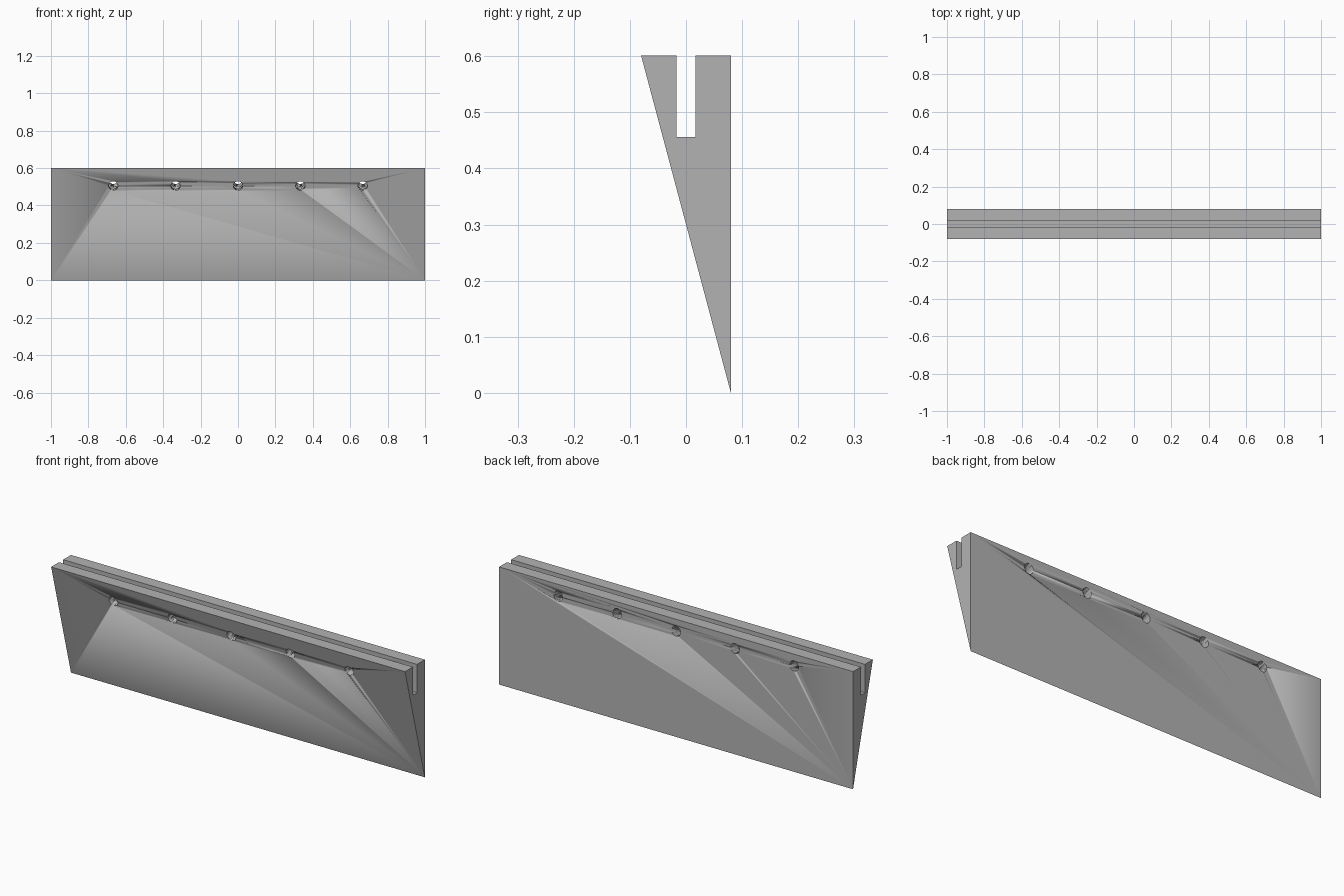
import bpy
import bmesh
import math
from mathutils import Matrix, Vector

if "Cube" in bpy.data.objects:
    bpy.data.objects.remove(bpy.data.objects["Cube"], do_unlink=True)

HALF_LENGTH = 1.0
HALF_DEPTH = 0.08
HEIGHT = 0.601
SLOT_HALF = 0.017
SLOT_FLOOR = 0.456
HOLE_RADIUS = 0.025
HOLE_Z = 0.505          # hole height on the sloping face
HOLE_COUNT = 5
HOLE_SPACING = 1 / 3

grey = bpy.data.materials.new("plain_grey")
grey.use_nodes = True
colour = (0.45, 0.45, 0.45, 1)
grey.diffuse_color = colour
grey.node_tree.nodes["Principled BSDF"].inputs["Base Color"].default_value = colour


def add_object(name, bm):
    bmesh.ops.recalc_face_normals(bm, faces=bm.faces)
    mesh = bpy.data.meshes.new(name)
    bm.to_mesh(mesh)
    bm.free()
    mesh.materials.append(grey)
    obj = bpy.data.objects.new(name, mesh)
    bpy.context.collection.objects.link(obj)
    return obj


# Wedge body: side profile with the top slot, extruded along x
profile = [
    (HALF_DEPTH, 0), (HALF_DEPTH, HEIGHT),
    (SLOT_HALF, HEIGHT), (SLOT_HALF, SLOT_FLOOR),
    (-SLOT_HALF, SLOT_FLOOR), (-SLOT_HALF, HEIGHT),
    (-HALF_DEPTH, HEIGHT),
]
bm = bmesh.new()
side = bm.faces.new([bm.verts.new((-HALF_LENGTH, y, z)) for y, z in profile])
extruded = bmesh.ops.extrude_face_region(bm, geom=[side])["geom"]
moved = [v for v in extruded if isinstance(v, bmesh.types.BMVert)]
bmesh.ops.translate(bm, verts=moved, vec=(2 * HALF_LENGTH, 0, 0))
body = add_object("wedge_body", bm)

# Row of bolt holes, drilled square to the sloping face
axis = Vector((0, HEIGHT, 2 * HALF_DEPTH)).normalized()
turn = axis.to_track_quat("Z", "Y").to_matrix().to_4x4()
face_y = HALF_DEPTH - 2 * HALF_DEPTH * HOLE_Z / HEIGHT
bm = bmesh.new()
for i in range(HOLE_COUNT):
    x = (i - (HOLE_COUNT - 1) / 2) * HOLE_SPACING
    centre = Vector((x, face_y, HOLE_Z)) + axis * 0.07
    bmesh.ops.create_cone(
        bm, cap_ends=True, segments=32, radius1=HOLE_RADIUS,
        radius2=HOLE_RADIUS, depth=0.3,
        matrix=Matrix.Translation(centre) @ turn)
cutter = add_object("bolt_hole_cutter", bm)
cutter.hide_render = True
cutter.display_type = "WIRE"

drill = body.modifiers.new("bolt_holes", "BOOLEAN")
drill.operation = "DIFFERENCE"
drill.solver = "EXACT"
drill.object = cutter

# Smooth hole walls, sharp everywhere else
cutter.data.shade_smooth()
bpy.context.view_layer.objects.active = body
body.select_set(True)
bpy.ops.object.shade_smooth_by_angle(angle=math.radians(30))
cutter.hide_set(True)
